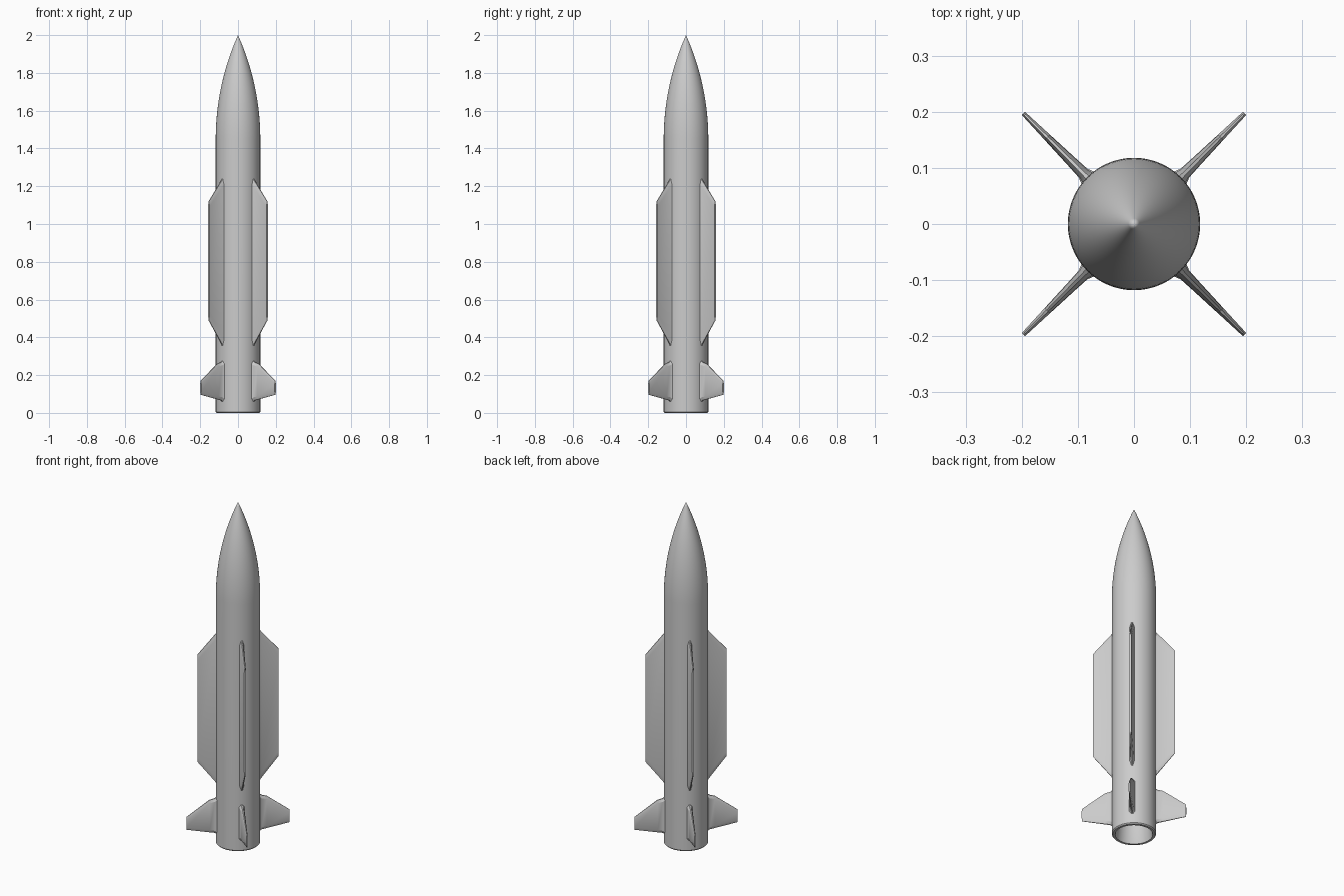
import bpy, bmesh, math
from mathutils import Matrix

if "Cube" in bpy.data.objects:
    bpy.data.objects.remove(bpy.data.objects["Cube"])

R = 0.118


def finish(bm, name, angle=30):
    bmesh.ops.recalc_face_normals(bm, faces=bm.faces)
    me = bpy.data.meshes.new(name)
    bm.to_mesh(me)
    bm.free()
    ob = bpy.data.objects.new(name, me)
    bpy.context.collection.objects.link(ob)
    bpy.ops.object.select_all(action='DESELECT')
    ob.select_set(True)
    bpy.context.view_layer.objects.active = ob
    bpy.ops.object.shade_smooth_by_angle(angle=math.radians(angle))
    return ob


def lathe(name, profile, n=64):
    bm = bmesh.new()
    vs = [bm.verts.new((r, 0, z)) for r, z in profile]
    es = [bm.edges.new(p) for p in zip(vs, vs[1:])]
    bmesh.ops.spin(bm, geom=vs + es, axis=(0, 0, 1), cent=(0, 0, 0),
                   angle=2 * math.pi, steps=n, use_duplicate=False)
    bmesh.ops.remove_doubles(bm, verts=bm.verts, dist=1e-5)
    return finish(bm, name)


# Fuselage: exhaust bore, rim, straight tube and tangent-ogive nose
L = 0.55
rho = (R * R + L * L) / (2 * R)
nose = []
for i in range(25):
    d = L * i / 24
    nose.append((max(0, math.sqrt(rho * rho - d * d) - (rho - R)), 2 - L + d))
nose[-1] = (0, 2)
lathe("fuselage", [(0, 0.15), (0.085, 0.15), (0.098, 0.004), (0.100, 0),
                   (0.113, 0), (R, 0.006)] + nose)


def fin(name, sections, edge, angle):
    """Loft chord sections (radius, z low, z high, half thickness) outward."""
    bm = bmesh.new()
    rings = []
    for r, lo, hi, t in sections:
        pts = [(lo, -t * .3), (lo + edge, -t), (hi - edge, -t),
               (hi, -t * .3), (hi, t * .3), (hi - edge, t),
               (lo + edge, t), (lo, t * .3)]
        rings.append([bm.verts.new((r, y, z)) for z, y in pts])
    for a, b in zip(rings, rings[1:]):
        for i in range(8):
            j = (i + 1) % 8
            bm.faces.new((a[i], a[j], b[j], b[i]))
    bm.faces.new(rings[0])
    bm.faces.new(rings[-1])
    bm.transform(Matrix.Rotation(angle, 4, 'Z'))
    return finish(bm, name, 25)


# Long wings and tail fins, both with flared roots, in an X layout
wing = [(0.108, 0.345, 1.25, 0.016), (0.116, 0.355, 1.24, 0.013),
        (0.126, 0.37, 1.228, 0.010), (0.219, 0.49, 1.12, 0.006)]
tail = [(0.108, 0.05, 0.285, 0.022), (0.116, 0.06, 0.275, 0.016),
        (0.128, 0.067, 0.267, 0.011), (0.155, 0.072, 0.26, 0.0095),
        (0.279, 0.096, 0.17, 0.004)]
for k in range(4):
    a = math.radians(45 + 90 * k)
    fin(f"wing_{k + 1}", wing, 0.03, a)
    fin(f"tail_fin_{k + 1}", tail, 0.015, a)
